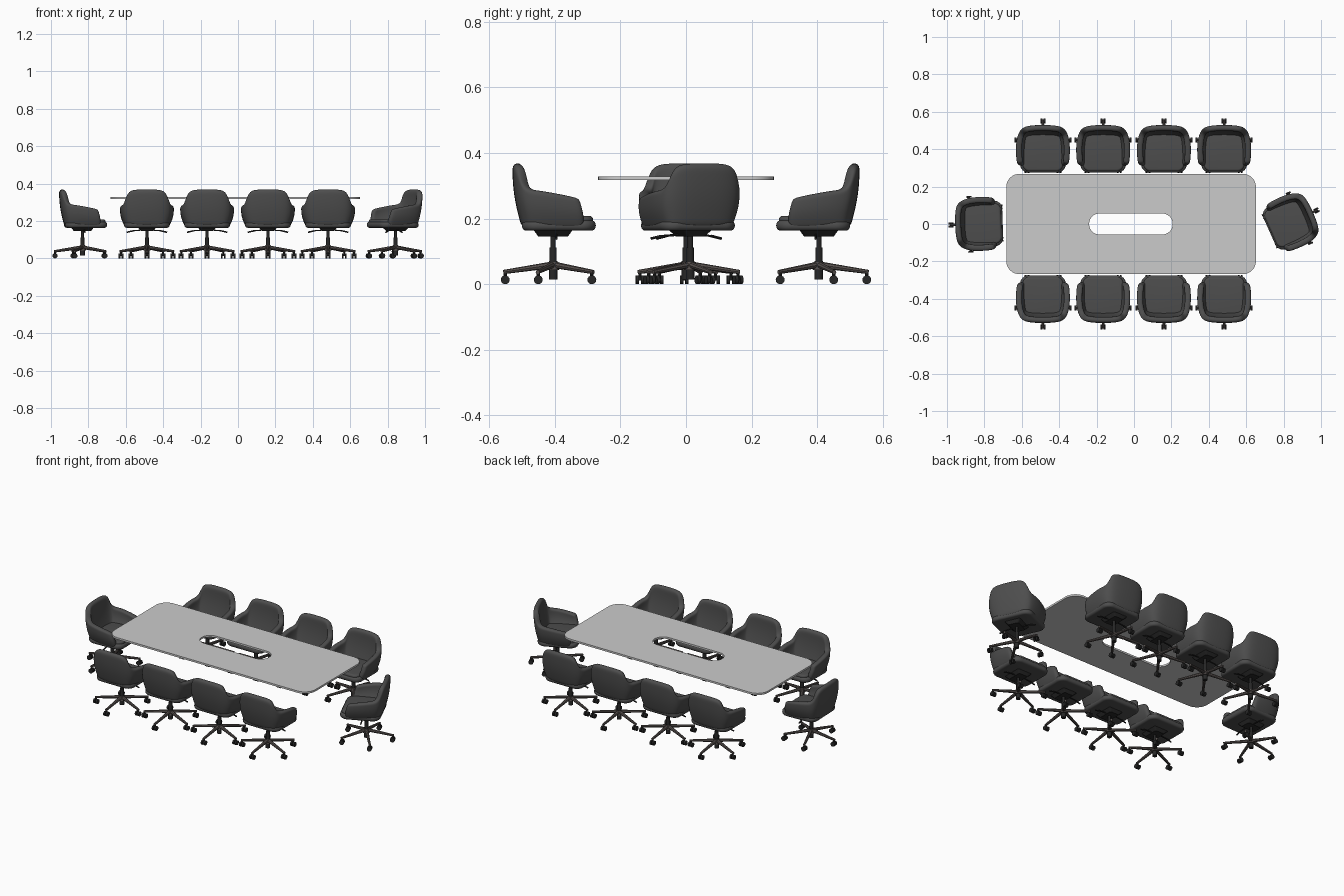
import bpy, bmesh
from math import sin, cos, pi, radians
from mathutils import Matrix, Vector

if "Cube" in bpy.data.objects:
    bpy.data.objects.remove(bpy.data.objects["Cube"])


def material(name, rgb):
    m = bpy.data.materials.new(name)
    m.diffuse_color = (*rgb, 1)
    m.use_nodes = True
    m.node_tree.nodes["Principled BSDF"].inputs["Base Color"].default_value = m.diffuse_color
    return m


FABRIC = material("dark_fabric", (0.075, 0.075, 0.075))
PLASTIC = material("black_plastic", (0.02, 0.02, 0.02))
METAL = material("dark_metal", (0.10, 0.085, 0.08))


def finish(name, bm, mat=None, angle=35):
    me = bpy.data.meshes.new(name)
    bm.to_mesh(me)
    bm.free()
    for p in me.polygons:
        p.use_smooth = True
    me.set_sharp_from_angle(angle=radians(angle))
    if mat:
        me.materials.append(mat)
    ob = bpy.data.objects.new(name, me)
    bpy.context.collection.objects.link(ob)
    return ob


def rounded_rect(x0, x1, y0, y1, r, z, n=8):
    pts = []
    corners = [(x1 - r, y1 - r), (x0 + r, y1 - r), (x0 + r, y0 + r), (x1 - r, y0 + r)]
    for k, (cx, cy) in enumerate(corners):
        for i in range(n + 1):
            a = (k + i / n) * pi / 2
            pts.append((cx + r * cos(a), cy + r * sin(a), z))
    return pts


def loft(bm, rings, cyclic=False):
    vs = [[bm.verts.new(p) for p in ring] for ring in rings]
    n = len(vs[0])
    pairs = list(zip(vs, vs[1:])) + ([(vs[-1], vs[0])] if cyclic else [])
    for a, b in pairs:
        for i in range(n):
            j = (i + 1) % n
            bm.faces.new((a[i], a[j], b[j], b[i]))
    if not cyclic:
        bm.faces.new(vs[0][::-1])
        bm.faces.new(vs[-1])
    bmesh.ops.recalc_face_normals(bm, faces=bm.faces[:])


def rod(bm, p, q, r1, r2, seg=16):
    p, q = Vector(p), Vector(q)
    d = q - p
    m = Matrix.Translation((p + q) / 2) @ d.to_track_quat('Z', 'Y').to_matrix().to_4x4()
    bmesh.ops.create_cone(bm, cap_ends=True, segments=seg, radius1=r1, radius2=r2,
                          depth=d.length, matrix=m)


def pad(name, x, y0, y1, r, z0, z1, e):
    # upholstered slab with rounded top and bottom edges
    bm = bmesh.new()
    levels = [(z0 + e * (1 - cos(t * pi / 8)), e * (1 - sin(t * pi / 8))) for t in range(5)]
    levels += [(z0 + z1 - z, i) for z, i in reversed(levels)]
    loft(bm, [rounded_rect(-x + i, x - i, y0 + i, y1 - i, r - i, z) for z, i in levels])
    return finish(name, bm, FABRIC, 50)


# table top with central cable slot
bm = bmesh.new()
outer = (-0.683, 0.652, -0.268, 0.268, 0.07)
slot = (-0.24, 0.207, -0.056, 0.056, 0.055)
loft(bm, [rounded_rect(*outer, 0.328), rounded_rect(*outer, 0.317),
          rounded_rect(*slot, 0.317), rounded_rect(*slot, 0.328)], cyclic=True)
finish("table_top", bm)


def back_and_arms():
    # half stations from back centre to arm front: bottom x, y, top x, y, z
    half = [(0, -.095, 0, -.125, .369), (.06, -.093, .055, -.124, .369),
            (.088, -.087, .095, -.117, .363), (.100, -.078, .112, -.106, .340),
            (.108, -.065, .127, -.090, .289), (.114, -.03, .143, -.045, .286),
            (.118, .02, .145, .01, .277), (.118, .068, .142, .06, .268),
            (.116, .096, .136, .083, .262)]
    stations = [(-a, b, -c, d, e) for a, b, c, d, e in half[:0:-1]] + half
    bm = bmesh.new()
    cols, rows = [], 6
    for bx, by, tx, ty, tz in stations:
        out = Vector((tx, ty, 0)).normalized()
        col = []
        for k in range(rows + 1):
            t = k / rows
            p = Vector((bx, by, 0.168)).lerp(Vector((tx, ty, tz)), t)
            col.append(bm.verts.new(p + out * 0.009 * sin(pi * t)))
        cols.append(col)
    for a, b in zip(cols, cols[1:]):
        for k in range(rows):
            bm.faces.new((a[k], b[k], b[k + 1], a[k + 1]))
    ob = finish("back_and_arms", bm, FABRIC, 180)
    s = ob.modifiers.new("thickness", 'SOLIDIFY')
    s.thickness, s.offset = 0.032, -1
    ob.modifiers.new("smooth", 'SUBSURF').levels = 2
    ob.modifiers["smooth"].render_levels = 2
    return ob


# one chair, facing +y, with its column at the origin
parts = [back_and_arms(),
         pad("seat_shell", 0.122, -0.095, 0.130, 0.045, 0.163, 0.195, 0.014),
         pad("seat_cushion", 0.108, -0.085, 0.122, 0.035, 0.182, 0.208, 0.011)]

# tilt mechanism and two side levers
bm = bmesh.new()
loft(bm, [rounded_rect(-.03, .03, -.045, .045, .01, .145),
          rounded_rect(-.05, .05, -.06, .06, .01, .166)])
for s in (-1, 1):
    rod(bm, (s * .03, .01, .151), (s * .075, .01, .147), .003, .003, 8)
    rod(bm, (s * .075, .01, .147), (s * .108, .01, .139), .004, .004, 8)
parts.append(finish("tilt_mechanism", bm, PLASTIC))

# gas column
bm = bmesh.new()
rod(bm, (0, 0, .015), (0, 0, .07), .013, .013)
rod(bm, (0, 0, .07), (0, 0, .112), .011, .011)
rod(bm, (0, 0, .112), (0, 0, .155), .008, .008)
parts.append(finish("gas_column", bm, PLASTIC))

# five-star base and castors
star, castors = bmesh.new(), bmesh.new()
rod(star, (0, 0, .043), (0, 0, .068), .019, .016)
for k in range(5):
    a = -pi / 2 + k * 2 * pi / 5
    c, s = cos(a), sin(a)
    rod(star, (c * .01, s * .01, .058), (c * .152, s * .152, .037), .010, .0065, 8)
    x, y = c * .146, s * .146
    rod(castors, (x, y, .012), (x, y, .036), .005, .005, 10)
    for side in (-1, 1):
        rod(castors, (x + side * .003, y, .0135), (x + side * .013, y, .0135), .0135, .0135)
parts.append(finish("star_base", star, METAL))
parts.append(finish("castors", castors, PLASTIC))

# seating plan: x, y, turn in degrees
seats = []
for x in (-0.487, -0.165, 0.160, 0.482):
    seats += [(x, -0.405, 0), (x, 0.405, 180)]
seats += [(-0.832, 0, -88), (0.843, 0.013, 114)]
for n, (x, y, turn) in enumerate(seats):
    m = Matrix.Translation((x, y, 0)) @ Matrix.Rotation(radians(turn), 4, 'Z')
    for part in parts:
        ob = part
        if n:
            ob = part.copy()
            bpy.context.collection.objects.link(ob)
        ob.matrix_world = m
